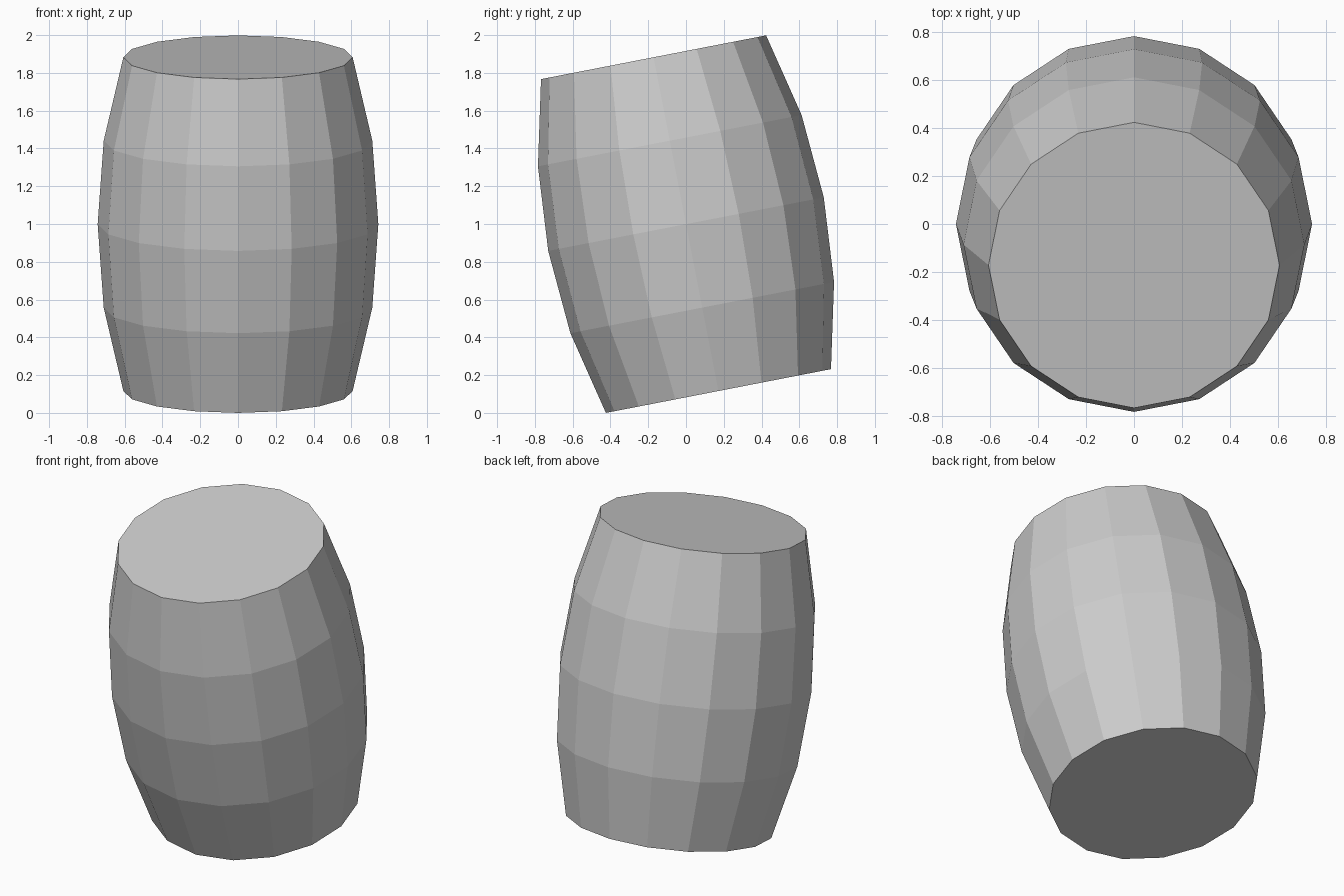
import bpy, bmesh
from math import cos, sin, pi, radians
from mathutils import Matrix

if "Cube" in bpy.data.objects:
    bpy.data.objects.remove(bpy.data.objects["Cube"])

SIDES = 16
# barrel profile: (radius, height along the axis from the middle)
PROFILE = [(0.607, -0.90), (0.711, -0.45), (0.743, 0.0), (0.711, 0.45), (0.607, 0.90)]

bm = bmesh.new()

# rings of the bulging body
rings = [[bm.verts.new((r * cos(2 * pi * i / SIDES), r * sin(2 * pi * i / SIDES), z))
          for i in range(SIDES)] for r, z in PROFILE]

# side facets
for low, high in zip(rings, rings[1:]):
    for i in range(SIDES):
        j = (i + 1) % SIDES
        bm.faces.new((low[i], low[j], high[j], high[i]))

# flat lids
bm.faces.new(rings[0][::-1])
bm.faces.new(rings[-1])

# lean the barrel forward and rest its lowest edge on the ground
bm.transform(Matrix.Rotation(radians(11), 4, 'X'))
lowest = min(v.co.z for v in bm.verts)
bm.transform(Matrix.Translation((0, 0, -lowest)))

mesh = bpy.data.meshes.new("barrel")
bm.to_mesh(mesh)
bm.free()
bpy.context.collection.objects.link(bpy.data.objects.new("barrel", mesh))
